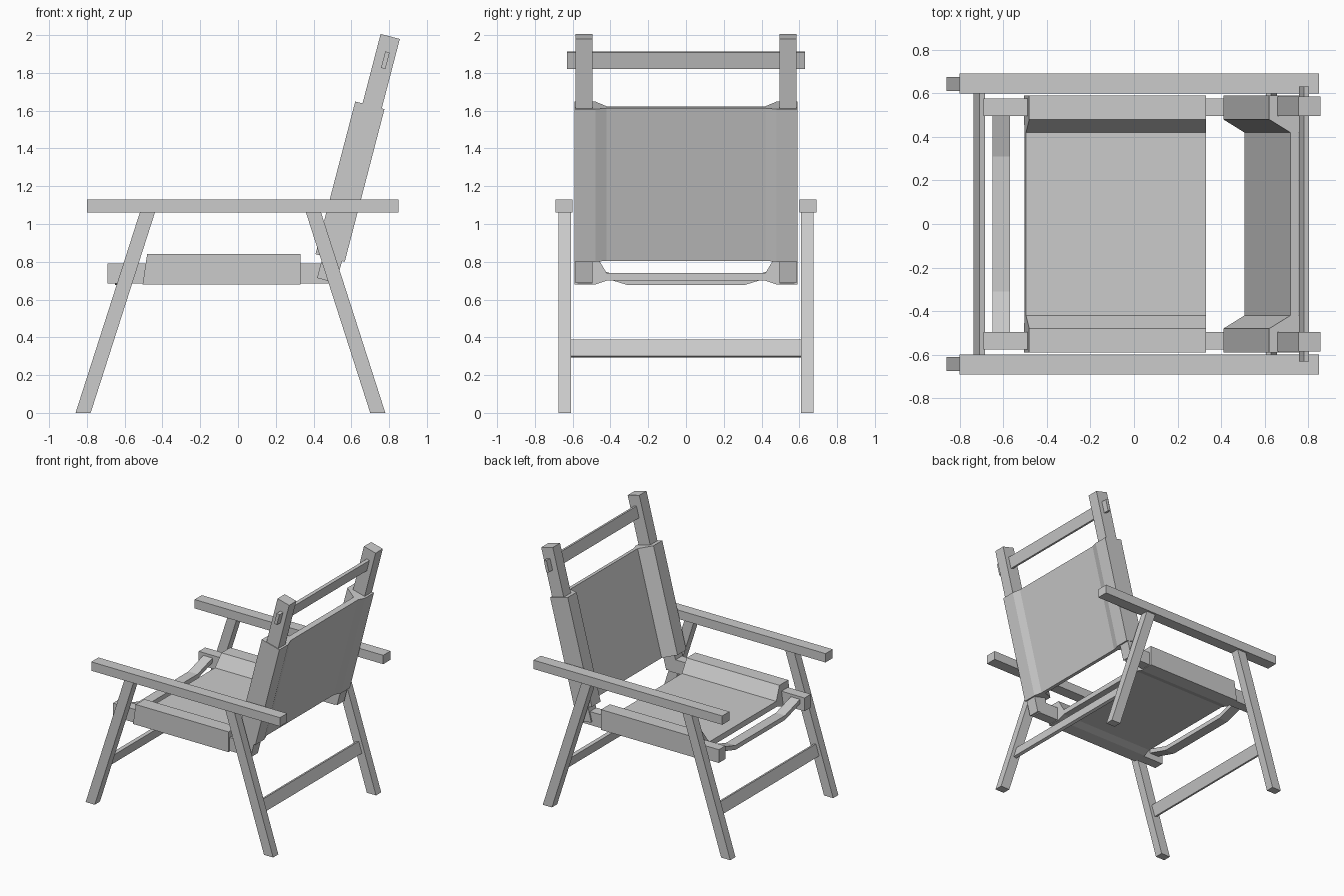
import bpy, bmesh, math
from mathutils import Vector

if "Cube" in bpy.data.objects:
    bpy.data.objects.remove(bpy.data.objects["Cube"])

grey = bpy.data.materials.new("light_grey")
grey.use_nodes = True
grey.diffuse_color = (0.6, 0.6, 0.6, 1)
grey.node_tree.nodes["Principled BSDF"].inputs["Base Color"].default_value = (0.6, 0.6, 0.6, 1)


def loft(name, start, end):
    """Solid between two matching outlines."""
    bm = bmesh.new()
    a = [bm.verts.new(p) for p in start]
    b = [bm.verts.new(p) for p in end]
    bm.faces.new(a)
    bm.faces.new(b[::-1])
    for i in range(len(a)):
        j = (i + 1) % len(a)
        bm.faces.new((a[j], a[i], b[i], b[j]))
    bmesh.ops.recalc_face_normals(bm, faces=bm.faces)
    mesh = bpy.data.meshes.new(name)
    bm.to_mesh(mesh)
    bm.free()
    mesh.materials.append(grey)
    obj = bpy.data.objects.new(name, mesh)
    bpy.context.collection.objects.link(obj)
    return obj


def side_profile(name, points, y0, y1):
    """Extrude an x-z outline across y."""
    return loft(name, [(x, y0, z) for x, z in points], [(x, y1, z) for x, z in points])


def pair(name, points, inner, outer):
    side_profile("right_" + name, points, -outer, -inner)
    side_profile("left_" + name, points, inner, outer)


def box(x0, x1, z0, z1):
    return [(x0, z0), (x1, z0), (x1, z1), (x0, z1)]


def tilted(cx, cz, width, height, lean):
    """Rectangle leaning towards +x by the given angle."""
    u = Vector((math.sin(lean), math.cos(lean))) * height / 2
    v = Vector((math.cos(lean), -math.sin(lean))) * width / 2
    c = Vector((cx, cz))
    return [c - u - v, c - u + v, c + u + v, c + u - v]


# Armrests and splayed legs
ARM_Z = 1.06
pair("armrest", box(-0.80, 0.85, ARM_Z, 1.13), 0.60, 0.69)
for name, foot, top in (("front_leg", -0.82, -0.48), ("back_leg", 0.74, 0.40)):
    pair(name, [(foot - 0.04, 0), (foot + 0.04, 0), (top + 0.04, ARM_Z), (top - 0.04, ARM_Z)],
         0.61, 0.675)
    # Stretcher plank set along the slope of its legs
    slope = (top - foot) / ARM_Z
    side_profile(name + "_stretcher",
                 tilted(foot + slope * 0.34, 0.34, 0.025, 0.092, math.atan(slope)), -0.61, 0.61)

# Seat rails
pair("seat_rail", box(-0.69, 0.50, 0.685, 0.79), 0.495, 0.575)

# Back posts, leaning backwards
LEAN = math.radians(14.6)
UP = Vector((math.sin(LEAN), 0, math.cos(LEAN)))
FORWARD = Vector((-math.cos(LEAN), 0, math.sin(LEAN)))
BACK_BASE = Vector((0.565, 0, 0.80))


def back_point(along, depth):
    p = BACK_BASE + UP * along + FORWARD * depth
    return (p.x, p.z)


pair("back_post", [back_point(u, v) for u, v in
                   ((-0.12, 0.015), (1.215, 0.015), (1.215, 0.12), (-0.12, 0.12))], 0.495, 0.585)

# Top crossbar running through the posts
side_profile("top_crossbar", tilted(0.78, 1.867, 0.024, 0.09, LEAN), -0.63, 0.63)

# Sling cross-section: wrapped sides with a sunken middle panel
half = [(0.42, 0.02), (0.48, 0), (0.59, 0), (0.59, 0.16), (0.48, 0.16), (0.42, 0.06)]
sling = half + [(-y, d) for y, d in reversed(half)]


def seat_point(x, y, d):
    return (x, y, 0.68 + d)


loft("seat_sling", [seat_point(-0.505 + 0.15 * d, y, d) for y, d in sling],
     [seat_point(0.33, y, d) for y, d in sling])
loft("back_sling", [BACK_BASE + FORWARD * d + Vector((0, y, 0)) for y, d in sling],
     [BACK_BASE + UP * 0.835 + FORWARD * d + Vector((0, y, 0)) for y, d in sling])

# Dipped spreader bar between the front ends of the rails
dip = [(-0.50, 0.735), (-0.31, 0.677), (0.31, 0.677), (0.50, 0.735)]
outline = dip + [(y, z + 0.035) for y, z in reversed(dip)]
loft("front_spreader", [(-0.65, y, z) for y, z in outline], [(-0.57, y, z) for y, z in outline])
